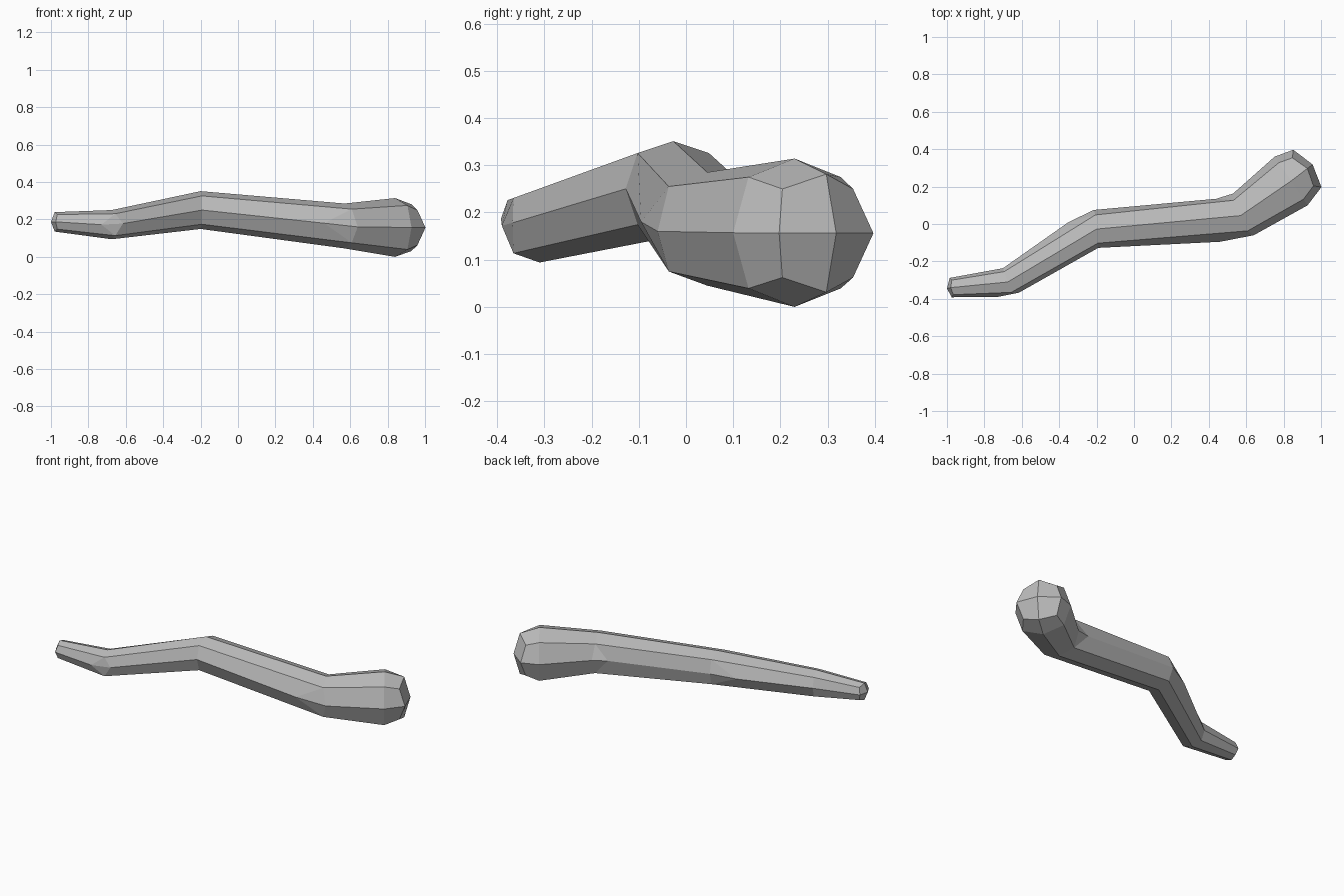
import bpy
import bmesh
from math import radians, cos, sin
from mathutils import Vector

cube = bpy.data.objects.get("Cube")
if cube:
    bpy.data.objects.remove(cube)

mat = bpy.data.materials.new("stone_grey")
mat.use_nodes = True
grey = (0.5, 0.5, 0.5, 1)
mat.diffuse_color = grey
mat.node_tree.nodes["Principled BSDF"].inputs["Base Color"].default_value = grey

SIDES = 8
CORNER = 0.75
BACK, FRONT = 0, 4
# Eight directions around the limb: (sideways, up), starting at the back
DIRS = [(1, 0), (CORNER, CORNER), (0, 1), (-CORNER, CORNER),
        (-1, 0), (-CORNER, -CORNER), (0, -1), (CORNER, -CORNER)]

bm = bmesh.new()


def add_ring(centre, radius, heading, dome=0, splits=None):
    """Octagon across the heading; split corners get an entry and an exit point."""
    a = radians(heading)
    along, side = Vector((cos(a), sin(a), 0)), Vector((-sin(a), cos(a), 0))
    c = Vector(centre)
    entry = []
    for i, (s, u) in enumerate(DIRS):
        p = c + side * s * radius + Vector((0, 0, u * radius))
        if i % 2:
            p -= along * dome
        entry.append(bm.verts.new(p))
    leave = list(entry)
    for i, (first, second) in (splits or {}).items():
        entry[i].co = first
        leave[i] = bm.verts.new(second)
        # Small triangles that round off the bend
        for j in (i - 1, (i + 1) % SIDES):
            bm.faces.new((entry[i], leave[i], entry[j]))
    return entry, leave


def bridge(a, b):
    for i in range(SIDES):
        j = (i + 1) % SIDES
        bm.faces.new((a[1][i], a[1][j], b[0][j], b[0][i]))


def dome_cap(ring, tip):
    """Close an end with four quads meeting at a tip."""
    apex = bm.verts.new(tip)
    for i in range(0, SIDES, 2):
        bm.faces.new((ring[i], ring[i + 1], ring[(i + 2) % SIDES], apex))


# Limb from the thin end to the thick knob
rings = [
    add_ring((-0.98, -0.34, 0.187), 0.052, 6, dome=-0.01),
    add_ring((-0.675, -0.31, 0.172), 0.078, 19,
             splits={FRONT: ((-0.73, -0.39, 0.172), (-0.615, -0.367, 0.178))}),
    add_ring((-0.2, -0.027, 0.25), 0.101, 5,
             splits={BACK: ((-0.35, 0.01, 0.23), (-0.215, 0.075, 0.25))}),
    add_ring((0.57, 0.045, 0.165), 0.12, 25,
             splits={FRONT: ((0.46, -0.095, 0.18), (0.64, -0.06, 0.16)),
                     BACK: ((0.44, 0.135, 0.178), (0.53, 0.163, 0.167))}),
    add_ring((0.84, 0.23, 0.157), 0.157, 34),
    add_ring((0.927, 0.297, 0.156), 0.125, 37, dome=0.03),
]
for a, b in zip(rings, rings[1:]):
    bridge(a, b)
dome_cap(rings[0][0], (-1.0, -0.345, 0.187))
dome_cap(rings[-1][0], (0.955, 0.318, 0.156))

bmesh.ops.recalc_face_normals(bm, faces=bm.faces)
mesh = bpy.data.meshes.new("bent_limb")
bm.to_mesh(mesh)
bm.free()
mesh.materials.append(mat)
limb = bpy.data.objects.new("bent_limb", mesh)
bpy.context.collection.objects.link(limb)
